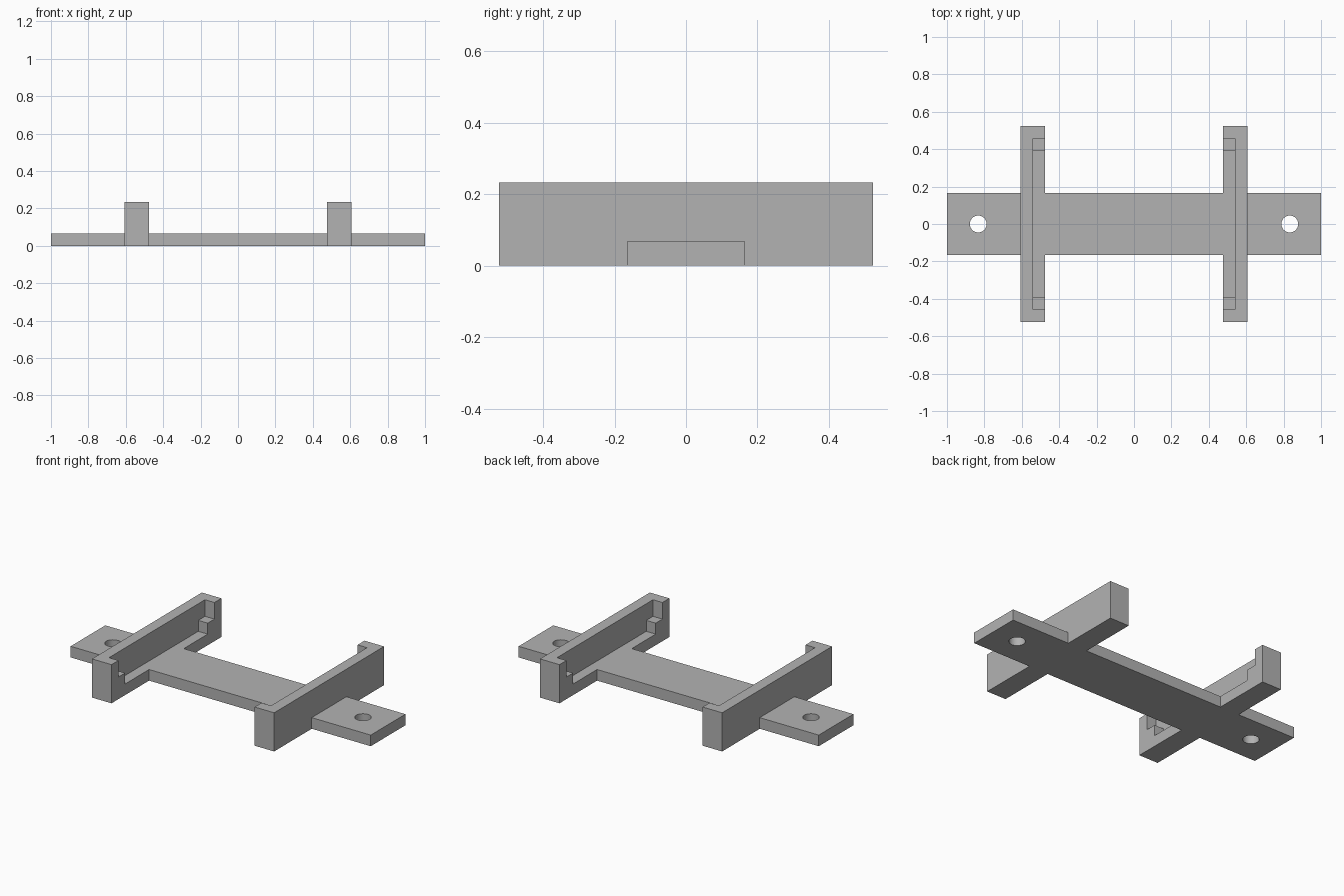
import bpy
from mathutils import Vector

cube = bpy.data.objects.get("Cube")
if cube:
    bpy.data.objects.remove(cube, do_unlink=True)

grey = bpy.data.materials.new("plain grey")
grey.use_nodes = True
colour = (0.45, 0.45, 0.45, 1)
grey.diffuse_color = colour
grey.node_tree.nodes["Principled BSDF"].inputs["Base Color"].default_value = colour

PLATE_Z = 0.067    # plate thickness and pocket floor
LEDGE_Z = 0.133    # top of the corner ledges
TOP_Z = 0.233      # top of the holders
INNER_X, POCKET_X, OUTER_X = 0.477, 0.54, 0.607


def box(name, low, high):
    low, high = Vector(low), Vector(high)
    bpy.ops.mesh.primitive_cube_add(size=1, location=(low + high) / 2)
    ob = bpy.context.object
    ob.name = name
    ob.scale = high - low
    bpy.ops.object.transform_apply(location=True, rotation=False, scale=True)
    ob.data.materials.append(grey)
    return ob


def combine(target, tool, operation):
    """Apply a boolean and remove the tool."""
    mod = target.modifiers.new(operation, 'BOOLEAN')
    mod.operation = operation
    mod.solver = 'EXACT'
    mod.object = tool
    bpy.context.view_layer.objects.active = target
    bpy.ops.object.modifier_apply(modifier=mod.name)
    bpy.data.objects.remove(tool, do_unlink=True)


# Long mounting plate
bracket = box("mounting_bracket", (-1, -0.165, 0), (1, 0.165, PLATE_Z))

for side in (-1, 1):
    def span(a, b):
        return sorted((side * a, side * b))

    # Cross bar with a pocket open towards the middle, stepped at its ends
    x0, x1 = span(INNER_X, OUTER_X)
    bar = box("holder_bar", (x0, -0.523, 0), (x1, 0.523, TOP_Z))
    x0, x1 = span(INNER_X - 0.1, POCKET_X)
    for half_y, floor in ((0.457, LEDGE_Z), (0.393, PLATE_Z)):
        pocket = box("pocket_cutter", (x0, -half_y, floor), (x1, half_y, TOP_Z + 0.1))
        combine(bar, pocket, 'DIFFERENCE')
    combine(bracket, bar, 'UNION')

    # Screw hole near the plate end
    bpy.ops.mesh.primitive_cylinder_add(vertices=48, radius=0.045, depth=0.4,
                                        location=(side * 0.833, 0, 0))
    hole = bpy.context.object
    hole.data.materials.append(grey)
    combine(bracket, hole, 'DIFFERENCE')

# Smooth hole walls, sharp box edges
bpy.ops.object.select_all(action='DESELECT')
bracket.select_set(True)
bpy.context.view_layer.objects.active = bracket
bpy.ops.object.shade_smooth_by_angle(angle=0.5)
